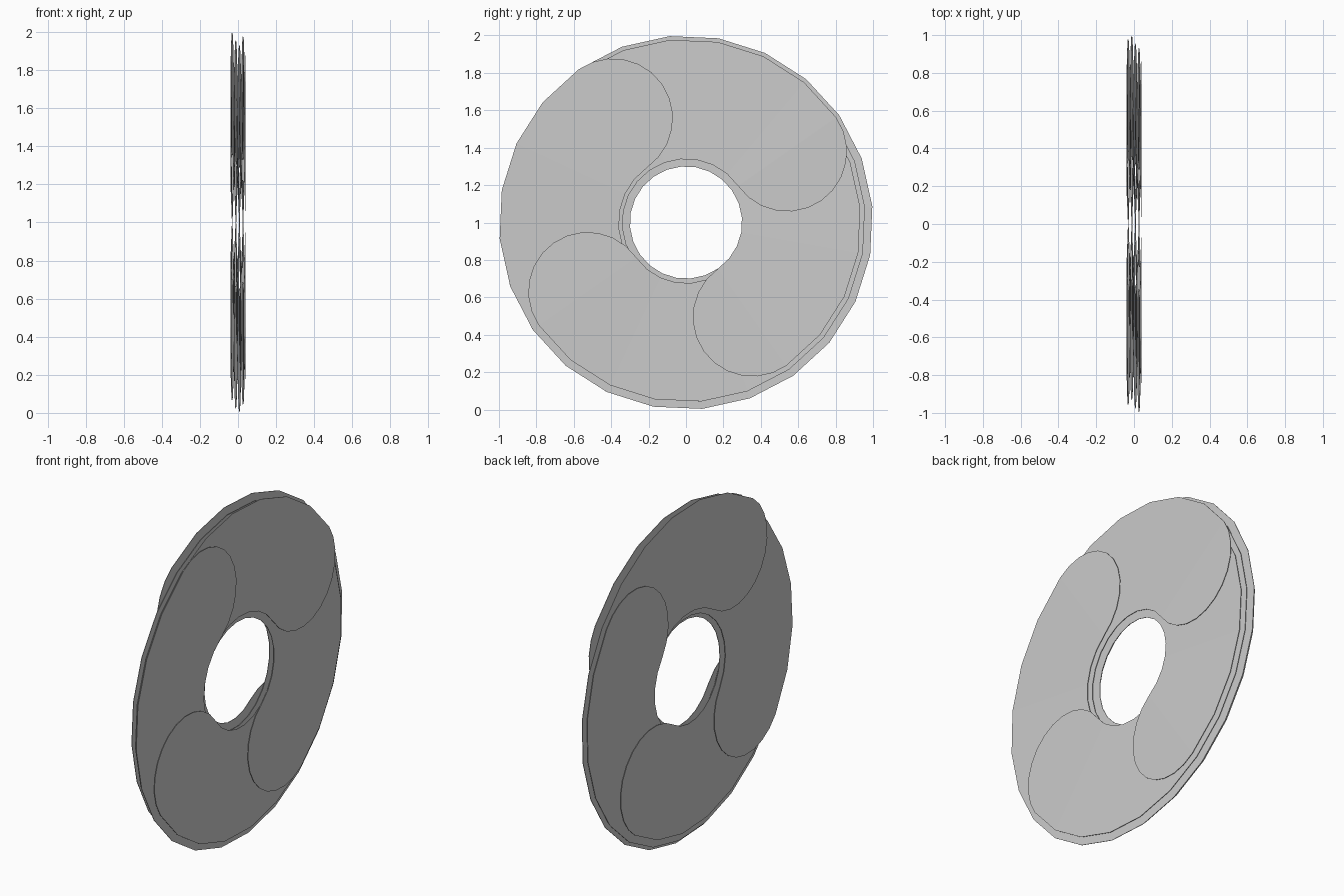
import bpy, bmesh, math

if "Cube" in bpy.data.objects:
    bpy.data.objects.remove(bpy.data.objects["Cube"])

SEG = 24          # facets per turn
CAP = 12          # facets on each rounded end
RISE = 0.076      # climb along x over one turn
CZ = 1.0          # height of the axis


def ring_blade(name, r_in, r_out, start_deg):
    """One full helical turn of flat band with rounded ends."""
    bm = bmesh.new()
    rm, hw = (r_in + r_out) / 2, (r_out - r_in) / 2

    def polar(r, a, x):
        return bm.verts.new((x, r * math.cos(a), CZ + r * math.sin(a)))

    # helical band, top (+x) end first, descending counter-clockwise
    rows = []
    for i in range(SEG + 1):
        a = math.radians(start_deg) + 2 * math.pi * i / SEG
        x = RISE * (0.5 - i / SEG)
        rows.append((polar(r_in, a, x), polar(r_out, a, x)))
    for (a0, b0), (a1, b1) in zip(rows, rows[1:]):
        bm.faces.new((a0, b0, b1, a1))

    # rounded ends
    a = math.radians(start_deg)
    for row, side, x in ((rows[0], -1, RISE / 2), (rows[-1], 1, -RISE / 2)):
        arc = []
        for k in range(1, CAP):
            p = math.pi * k / CAP
            rad, tan = rm + hw * math.cos(p), side * hw * math.sin(p)
            arc.append(bm.verts.new((x,
                                     rad * math.cos(a) - tan * math.sin(a),
                                     CZ + rad * math.sin(a) + tan * math.cos(a))))
        loop = [row[1]] + arc + [row[0]]
        bm.faces.new(loop if side > 0 else loop[::-1])

    bmesh.ops.recalc_face_normals(bm, faces=bm.faces)
    me = bpy.data.meshes.new(name)
    bm.to_mesh(me)
    bm.free()
    ob = bpy.data.objects.new(name, me)
    bpy.context.collection.objects.link(ob)
    mod = ob.modifiers.new("thin_sheet", 'SOLIDIFY')
    mod.thickness = 0.003
    mod.offset = 0
    return ob


# four interleaved blades, each a quarter turn on and of slightly different size
for n, (r_in, r_out, start) in enumerate(((0.34, 0.98, 35), (0.36, 1.0, 125),
                                          (0.325, 0.96, 215), (0.30, 0.935, 305))):
    ring_blade(f"ring_blade_{n + 1}", r_in, r_out, start)
